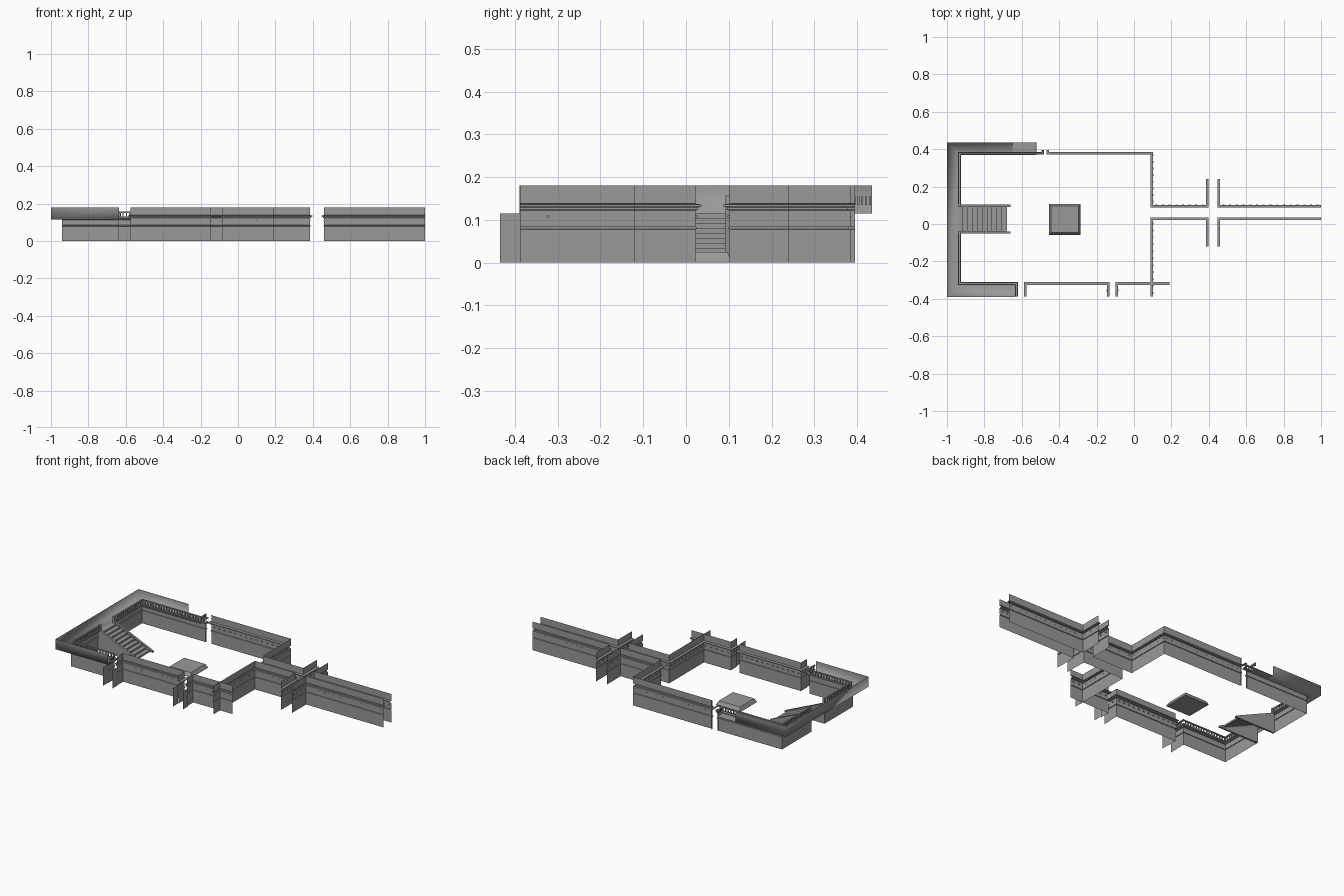
import bpy, bmesh
from mathutils import Vector, Matrix

cube = bpy.data.objects.get("Cube")
if cube:
    bpy.data.objects.remove(cube, do_unlink=True)

grey = bpy.data.materials.new("stone grey")
grey.use_nodes = True
GREY = (0.32, 0.32, 0.32, 1)
grey.diffuse_color = GREY
grey.node_tree.nodes["Principled BSDF"].inputs["Base Color"].default_value = GREY


def finish(bm, name, smooth=False):
    mesh = bpy.data.meshes.new(name)
    for f in bm.faces:
        f.smooth = smooth
    bm.to_mesh(mesh)
    bm.free()
    mesh.materials.append(grey)
    obj = bpy.data.objects.new(name, mesh)
    bpy.context.collection.objects.link(obj)
    return obj


def left_normal(a, b):
    d = (Vector(b) - Vector(a)).normalized()
    return Vector((-d.y, d.x))


def sweep(bm, path, profile):
    """Run an (inward offset, height) profile along a mitred floor path."""
    normals = [left_normal(a, b) for a, b in zip(path, path[1:])]
    rows = []
    for i, p in enumerate(path):
        n1, n2 = normals[max(i - 1, 0)], normals[min(i, len(normals) - 1)]
        m = (n1 + n2) / (1 + n1.dot(n2))
        rows.append([bm.verts.new((p[0] + m.x * o, p[1] + m.y * o, z)) for o, z in profile])
    for r, s in zip(rows, rows[1:]):
        for k in range(len(profile) - 1):
            bm.faces.new((r[k], s[k], s[k + 1], r[k + 1]))


def box(bm, center, size):
    m = Matrix.Translation(center) @ Matrix.Diagonal((*size, 1))
    bmesh.ops.create_cube(bm, size=1, matrix=m)


def blocks(bm, path, offset, z, size, step):
    """Repeat small blocks along a path; size is (along, across, high)."""
    for a, b in zip(path, path[1:]):
        a, b = Vector(a), Vector(b)
        n = left_normal(a, b)
        count = int((b - a).length / step)
        dims = (size[0], size[1]) if abs(n.y) > 0.5 else (size[1], size[0])
        for i in range(count):
            p = a.lerp(b, (i + 0.5) / count) + n * offset
            box(bm, (p.x, p.y, z), (*dims, size[2]))


def prism(bm, outline, y0, y1):
    """Extrude an x-z outline between two y planes."""
    f = bm.faces.new([bm.verts.new((x, y0, z)) for x, z in outline])
    new = bmesh.ops.extrude_face_region(bm, geom=[f])["geom"]
    verts = [g for g in new if isinstance(g, bmesh.types.BMVert)]
    bmesh.ops.translate(bm, vec=(0, y1 - y0, 0), verts=verts)
    bmesh.ops.recalc_face_normals(bm, faces=bm.faces)


# Wall sections: dado rail, cornice, then upper wall
DADO = [(0, 0), (0, 0.078), (0.004, 0.079), (0.004, 0.083), (0, 0.084)]
FULL = DADO + [(0, 0.122), (0.006, 0.124), (0.006, 0.129), (0.014, 0.131),
               (0.014, 0.136), (0, 0.138), (0, 0.18)]
LOW = DADO + [(0, 0.113), (0.006, 0.115), (0.006, 0.12), (0.014, 0.122),
              (0.014, 0.13), (0, 0.13)]
RAIL = [(0.002, 0.15), (0.012, 0.15), (0.012, 0.156), (0.002, 0.156), (0.002, 0.15)]

# Full-height walls of the hall and passages
walls = {
    "back_hall_wall": [(0.385, 0.24), (0.385, 0.102), (0.102, 0.102),
                       (0.102, 0.385), (-0.455, 0.385), (-0.455, 0.395)],
    "front_hall_wall": [(-0.575, -0.388), (-0.575, -0.325), (-0.145, -0.325), (-0.145, -0.388)],
    "front_side_wall": [(-0.085, -0.388), (-0.085, -0.325), (0.19, -0.325)],
    "side_passage_wall": [(0.102, -0.388), (0.102, 0.022), (0.385, 0.022), (0.385, -0.12)],
    "front_passage_wall": [(0.46, -0.12), (0.46, 0.022), (1, 0.022)],
    "back_passage_wall": [(1, 0.102), (0.46, 0.102), (0.46, 0.24)],
}
for name, path in walls.items():
    bm = bmesh.new()
    sweep(bm, path, FULL)
    blocks(bm, path, 0.002, 0.108, (0.01, 0.006, 0.005), 0.035)
    finish(bm, name)

# Low walls under the balcony, with balustrades
low_walls = {
    "back_balcony": [(-0.495, 0.395), (-0.495, 0.385), (-0.94, 0.385), (-0.94, 0.105)],
    "front_balcony": [(-0.94, -0.05), (-0.94, -0.325), (-0.635, -0.325), (-0.635, -0.388)],
}
for name, path in low_walls.items():
    bm = bmesh.new()
    sweep(bm, path, LOW)
    finish(bm, name + "_wall")
    bm = bmesh.new()
    sweep(bm, path, RAIL)
    blocks(bm, path, 0.007, 0.14, (0.006, 0.006, 0.02), 0.018)
    finish(bm, name + "_balustrade")

# Balcony gallery: floor and outer parapet in one bent sheet
bm = bmesh.new()
sweep(bm, [(-0.65, 0.435), (-1, 0.435), (-1, -0.39), (-0.635, -0.39)],
      [(0.065, 0.115), (0, 0.115), (0, 0.18)])
finish(bm, "balcony_gallery", smooth=True)

bm = bmesh.new()
sweep(bm, [(-0.52, 0.435), (-0.65, 0.435)], [(0.065, 0.115), (0, 0.115)])
finish(bm, "balcony_floor_end")

bm = bmesh.new()
blocks(bm, [(-0.525, 0.39), (-0.525, 0.435)], 0, 0.145, (0.004, 0.004, 0.02), 0.009)
finish(bm, "balcony_end_bars")

# Low fins beside the two front doorways
bm = bmesh.new()
for x in (-0.637, -0.572, -0.148, -0.078):
    sweep(bm, [(x, -0.435), (x, -0.385)], [(0, 0), (0, 0.115)])
finish(bm, "doorway_fins")

# Staircase: stepped sheet between two triangular side walls
steps, run, rise = 10, 0.026, 0.0115
bm = bmesh.new()
line = [(-0.94, 0.115)]
for i in range(steps):
    x = -0.94 + run * (i + 1)
    z = 0.115 - rise * i
    line += [(x, z), (x, z - rise)]
rows = [[bm.verts.new((x, y, z)) for x, z in line] for y in (-0.04, 0.092)]
for k in range(len(line) - 1):
    bm.faces.new((rows[0][k], rows[0][k + 1], rows[1][k + 1], rows[1][k]))
finish(bm, "stair_steps")

for name, y in (("front_stair_side", -0.052), ("back_stair_side", 0.092)):
    bm = bmesh.new()
    prism(bm, [(-0.94, 0), (-0.66, 0), (-0.66, 0.008), (-0.925, 0.125), (-0.94, 0.125)],
          y, y + 0.012)
    box(bm, (-0.933, y + 0.006, 0.14), (0.014, 0.012, 0.035))
    finish(bm, name)

# Central plinth: thin base with sloping sides
bm = bmesh.new()
box(bm, (-0.37, 0.025, 0.0125), (0.17, 0.165, 0.025))
top = max(bm.faces, key=lambda f: f.calc_center_median().z)
bmesh.ops.inset_region(bm, faces=[top], thickness=0.016)
for v in bm.verts:
    if abs(v.co.x + 0.37) > 0.08 and v.co.z > 0.01:
        v.co.z = 0.004
finish(bm, "plinth")
